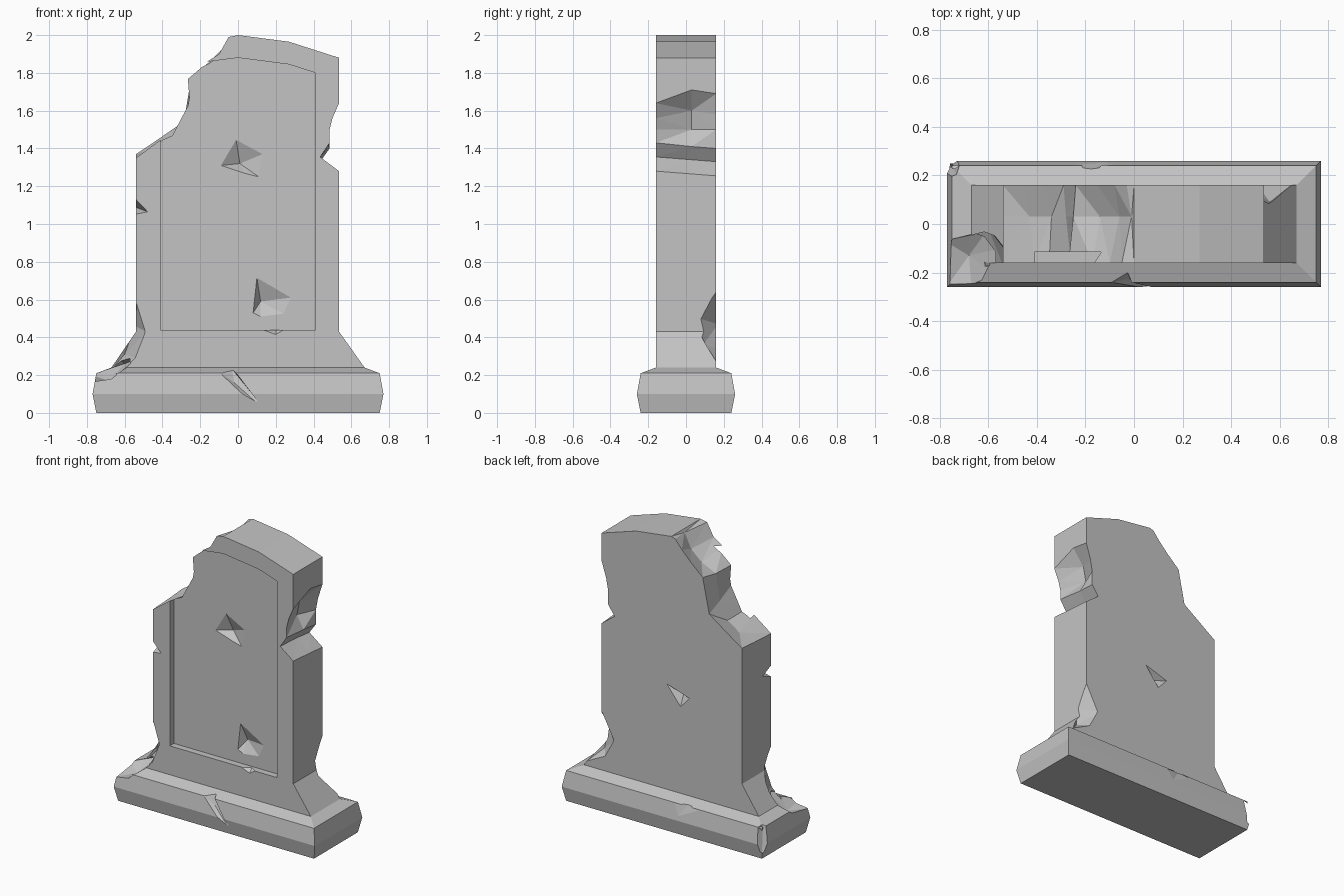
import bpy
import bmesh

cube = bpy.data.objects.get("Cube")
if cube:
    bpy.data.objects.remove(cube, do_unlink=True)

stone = bpy.data.materials.new("grey_stone")
stone.use_nodes = True
GREY = (0.55, 0.55, 0.55, 1)
stone.diffuse_color = GREY
stone.node_tree.nodes["Principled BSDF"].inputs["Base Color"].default_value = GREY


def finish(bm, name):
    """Turn a bmesh into a flat shaded stone object."""
    bmesh.ops.recalc_face_normals(bm, faces=bm.faces)
    mesh = bpy.data.meshes.new(name)
    bm.to_mesh(mesh)
    bm.free()
    mesh.materials.append(stone)
    obj = bpy.data.objects.new(name, mesh)
    bpy.context.collection.objects.link(obj)
    return obj


def loft(name, rings):
    """Skin equal rings of points and cap both ends."""
    bm = bmesh.new()
    loops = [[bm.verts.new(p) for p in ring] for ring in rings]
    for a, b in zip(loops, loops[1:]):
        for i in range(len(a)):
            j = (i + 1) % len(a)
            bm.faces.new((a[i], a[j], b[j], b[i]))
    bm.faces.new(loops[0])
    bm.faces.new(loops[-1])
    warped = [f for f in bm.faces if len(f.verts) == 4]
    bmesh.ops.triangulate(bm, faces=warped)
    return finish(bm, name)


def hull(points):
    """Convex chip used as a cutter."""
    bm = bmesh.new()
    for p in points:
        bm.verts.new(p)
    result = bmesh.ops.convex_hull(bm, input=bm.verts)
    loose = [v for v in result["geom_interior"] if isinstance(v, bmesh.types.BMVert)]
    bmesh.ops.delete(bm, geom=loose, context="VERTS")
    return finish(bm, "chip_cutter")


def dent(outline, y, apex, depth):
    """Chip with an outline on a plane facing y and one deepest point."""
    out = 0.03 if depth < 0 else -0.03
    cx = sum(p[0] for p in outline) / len(outline)
    cz = sum(p[1] for p in outline) / len(outline)
    pts = [(x, y, z) for x, z in outline]
    return hull(pts + [(apex[0], y + depth, apex[1]), (cx, y + out, cz)])


def carve(obj, cutters):
    """Subtract the cutters and bake the result."""
    for cutter in cutters:
        mod = obj.modifiers.new("carve", "BOOLEAN")
        mod.operation = "DIFFERENCE"
        mod.solver = "EXACT"
        mod.object = cutter
    bpy.context.view_layer.update()
    graph = bpy.context.evaluated_depsgraph_get()
    baked = bpy.data.meshes.new_from_object(obj.evaluated_get(graph))
    obj.modifiers.clear()
    obj.data = baked
    for poly in baked.polygons:
        poly.use_smooth = False
        poly.material_index = 0


# Slab: worn side and broken shoulder vary between front, middle and back
foot_right = [(-0.67, 0.24), (-0.54, 0.43)]
foot_left = [(0.535, 0.43), (0.67, 0.24)]
crown = [(0, 2.0), (0.27, 1.965), (0.535, 1.88)]
shoulder = {
    -0.16: [(-.54, 1.35), (-.41, 1.445), (-.35, 1.47), (-.26, 1.64),
            (-.27, 1.77), (-.17, 1.855), (-.1, 1.9), (-.05, 1.99)],
    0.03: [(-.54, 1.36), (-.43, 1.4), (-.34, 1.46), (-.28, 1.58),
           (-.25, 1.76), (-.14, 1.81), (-.06, 1.88), (-.01, 1.98)],
    0.16: [(-.54, 1.37), (-.45, 1.43), (-.37, 1.485), (-.29, 1.54),
           (-.24, 1.78), (-.15, 1.86), (-.08, 1.93), (-.03, 1.99)],
}
side = {
    -0.16: [(.535, 1.64), (.5, 1.56), (.485, 1.5), (.485, 1.43), (.435, 1.355), (.535, 1.28)],
    0.03: [(.535, 1.71), (.45, 1.6), (.43, 1.5), (.48, 1.41), (.43, 1.34), (.535, 1.265)],
    0.16: [(.535, 1.69), (.5, 1.58), (.485, 1.5), (.485, 1.4), (.435, 1.33), (.535, 1.255)],
}
slab = loft("headstone_slab", [
    [(x, y, z) for x, z in foot_right + shoulder[y] + crown + side[y] + foot_left]
    for y in shoulder])

# Plinth: stacked rectangles with sloping edges
plinth = loft("plinth", [
    [(-w, -d, z), (w, -d, z), (w, d, z), (-w, d, z)]
    for w, d, z in [(.75, .24, 0), (.77, .26, .1), (.75, .24, .21), (.67, .16, .24)]])

# Arched recess on the front
arch = [(-.41, .44), (.41, .44), (.41, 1.8), (.27, 1.845),
        (0, 1.88), (-.27, 1.845), (-.41, 1.8)]
recess = loft("recess_cutter", [[(x, y, z) for x, z in arch] for y in (-.25, -.115)])

# Chips in the panel, the lower rim, the back and the sides
panel_chips = [
    dent([(-.01, 1.445), (-.09, 1.31), (.03, 1.27), (.11, 1.25), (.13, 1.37)],
         -.115, (.01, 1.32), .05),
    dent([(.1, .715), (.08, .53), (.12, .51), (.24, .525), (.28, .61)],
         -.115, (.12, .59), .05),
    dent([(.14, .437), (.2, .415), (.25, .445), (.2, .46)], -.16, (.2, .44), .03),
]
back_chip = dent([(.035, .97), (-.14, .915), (-.07, .84)], .16, (-.06, .91), -.05)
edge_nick = hull([(-.56, -.18, 1.16), (-.56, -.18, 1.04), (-.465, -.18, 1.06),
                  (-.545, -.06, 1.09), (-.6, -.1, 1.1)])
rear_flare_chip = hull([(.53, .17, .66), (.545, .07, .5), (.43, .17, .47),
                        (.56, .09, .36), (.66, .17, .26), (.5, .17, .34),
                        (.75, .2, .45)])

# Broken front corner where slab and plinth meet
flare_chip = hull([(-.535, -.17, .59), (-.485, -.17, .43), (-.54, -.17, .29),
                   (-.61, -.17, .22), (-.545, -.08, .46), (-.6, -.02, .31),
                   (-.66, -.04, .24), (-.8, -.17, .4), (-.7, -.3, .3)])
corner_chip = hull([(-.78, -.27, .165), (-.67, -.26, .18), (-.58, -.2, .25),
                    (-.55, -.1, .28), (-.6, -.02, .26), (-.68, -.05, .225),
                    (-.78, -.07, .2), (-.68, -.13, .17), (-.7, -.2, .35)])

# Chips on the plinth edges
plinth_chips = [
    hull([(-.11, -.245, .22), (-.03, -.2, .23), (.0, -.235, .2), (.12, -.26, .035),
          (.1, -.25, .07), (-.02, -.225, .16), (-.05, -.3, .25), (.05, -.3, .05)]),
    hull([(-.27, .243, .2), (-.18, .225, .22), (-.07, .243, .2),
          (-.11, .258, .12), (-.17, .3, .2)]),
    hull([(-.785, .19, .18), (-.785, .2, .1), (-.71, .28, .18), (-.72, .28, .1),
          (-.75, .24, .03), (-.73, .2, .24), (-.82, .3, .12)]),
]

carve(slab, [recess, flare_chip, corner_chip, back_chip, edge_nick,
             rear_flare_chip] + panel_chips)
carve(plinth, [flare_chip, corner_chip] + plinth_chips)

# Remove the cutters
for obj in list(bpy.context.collection.objects):
    if "cutter" in obj.name:
        bpy.data.objects.remove(obj, do_unlink=True)
